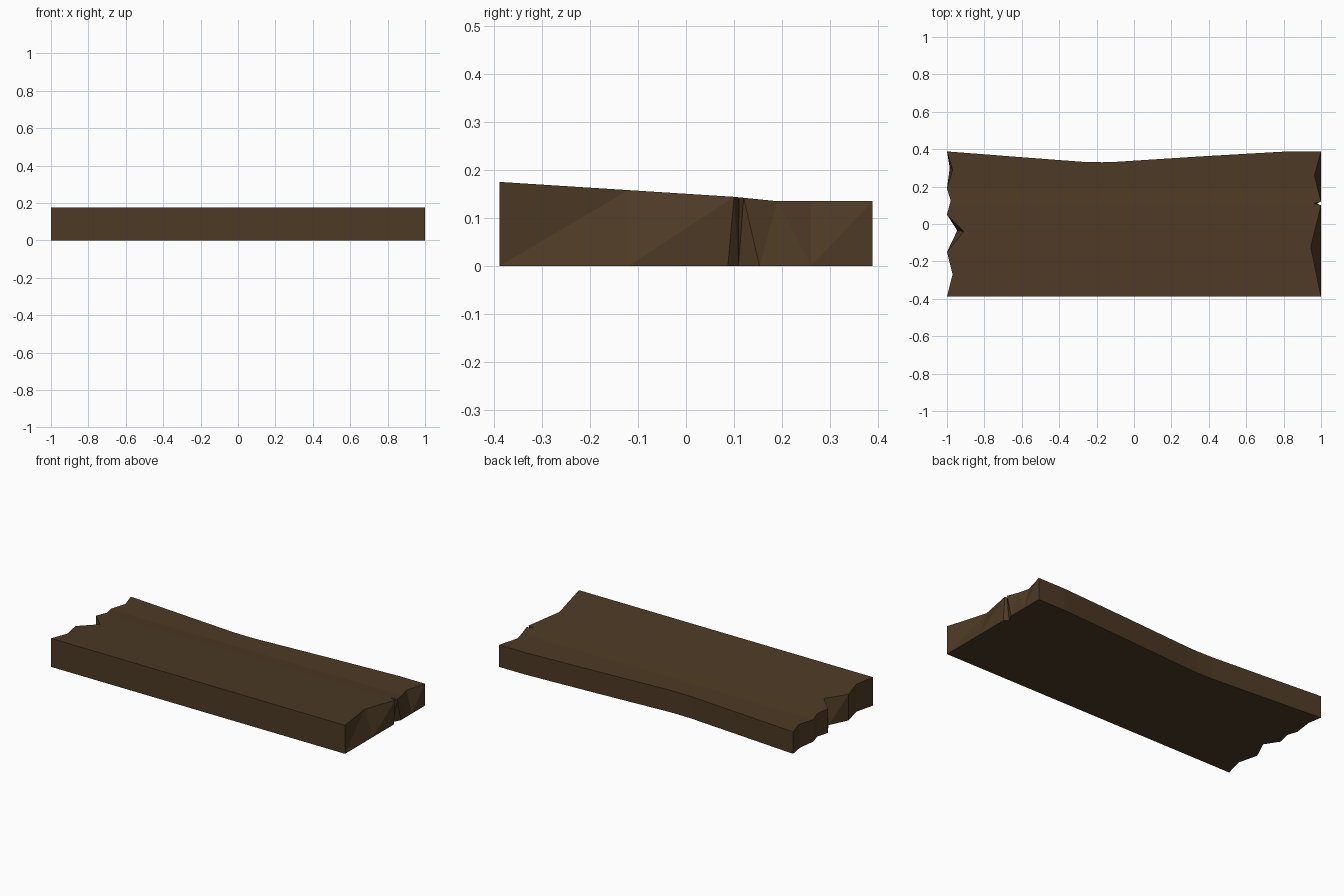
import bpy, bmesh

if "Cube" in bpy.data.objects:
    bpy.data.objects.remove(bpy.data.objects["Cube"])

# Outline, counter-clockwise: (top x, top y, bottom x, bottom y)
right_end = [
    (1.0, -0.388, 1.0, -0.388), (0.945, -0.12, 1.0, -0.12),
    (1.0, 0.10, 1.0, 0.087), (0.96, 0.11, 0.978, 0.109),
    (1.0, 0.12, 1.0, 0.153), (0.965, 0.26, 1.0, 0.26),
    (1.0, 0.388, 1.0, 0.388),
]
back_edge = [(x, y, x, y) for x, y in
             [(0.82, 0.388), (0.35, 0.361), (-0.1, 0.332), (-0.17, 0.33),
              (-0.27, 0.332), (-0.6, 0.357)]]
left_end = [
    (-1.0, 0.388, -1.0, 0.388), (-0.97, 0.29, -0.985, 0.30),
    (-1.0, 0.19, -1.0, 0.19), (-0.98, 0.125, -0.98, 0.125),
    (-1.0, 0.05, -1.0, 0.05), (-0.91, -0.04, -0.945, -0.035),
    (-1.0, -0.15, -1.0, -0.15), (-0.97, -0.27, -0.97, -0.27),
    (-1.0, -0.388, -1.0, -0.388),
]
outline = right_end + back_edge + left_end


def top_height(y):
    if y < 0.1:
        return 0.175 - 0.031 * (y + 0.388) / 0.488
    return max(0.135, 0.144 - 0.1 * (y - 0.1))


# Plank body with splintered ends
bm = bmesh.new()
top = [bm.verts.new((p[0], p[1], 0.175)) for p in outline]
bottom = [bm.verts.new((p[2], p[3], 0.0)) for p in outline]
bm.faces.new(top)
bm.faces.new(bottom[::-1])
n = len(outline)
for i in range(n):
    j = (i + 1) % n
    bm.faces.new((bottom[i], bottom[j], top[j], top[i]))

# Slope of the worn top surface
for y in (0.1, 0.19):
    faces = [f for f in bm.faces if all(v.co.z > 0.1 for v in f.verts)]
    geom = set(faces)
    for f in faces:
        geom.update(f.edges)
        geom.update(f.verts)
    bmesh.ops.bisect_plane(bm, geom=list(geom), dist=1e-5,
                           plane_co=(0, y, 0), plane_no=(0, 1, 0))
for v in bm.verts:
    if v.co.z > 0.1:
        v.co.z = top_height(v.co.y)
bmesh.ops.triangulate(bm, faces=bm.faces[:])
bmesh.ops.recalc_face_normals(bm, faces=bm.faces[:])

mesh = bpy.data.meshes.new("plank")
bm.to_mesh(mesh)
bm.free()
plank = bpy.data.objects.new("plank", mesh)
bpy.context.collection.objects.link(plank)

# Dark brown wood
wood = bpy.data.materials.new("dark_wood")
wood.diffuse_color = (0.075, 0.042, 0.018, 1)
wood.use_nodes = True
wood.node_tree.nodes["Principled BSDF"].inputs["Base Color"].default_value = wood.diffuse_color
mesh.materials.append(wood)
